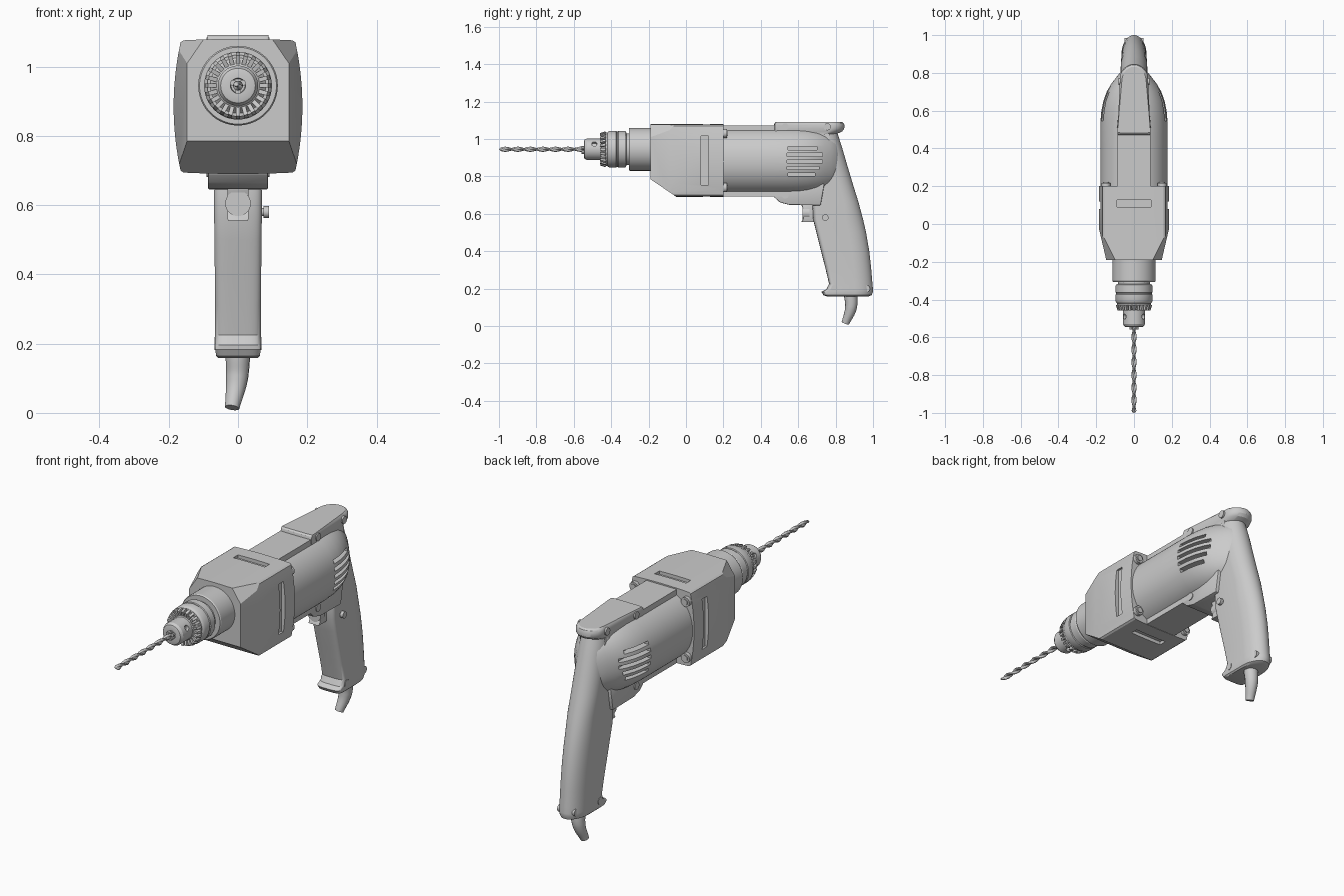
import bpy, bmesh, math
from mathutils import Vector, Matrix

if "Cube" in bpy.data.objects:
    bpy.data.objects.remove(bpy.data.objects["Cube"])

AXIS = 0.945  # height of the spindle


def finish(name, bm):
    bmesh.ops.recalc_face_normals(bm, faces=bm.faces)
    me = bpy.data.meshes.new(name)
    bm.to_mesh(me)
    bm.free()
    ob = bpy.data.objects.new(name, me)
    bpy.context.collection.objects.link(ob)
    return ob


def loft_bm(rings):
    bm = bmesh.new()
    vs = [[bm.verts.new(p) for p in r] for r in rings]
    n = len(vs[0])
    for a, b in zip(vs, vs[1:]):
        for i in range(n):
            bm.faces.new((a[i], a[(i + 1) % n], b[(i + 1) % n], b[i]))
    bm.faces.new(vs[0])
    bm.faces.new(vs[-1])
    return bm


def loft(name, rings):
    return finish(name, loft_bm(rings))


def sgnpow(v, e):
    return math.copysign(abs(v) ** e, v)


def oval(y, hx, hz, zc, n=64, e=1.0):
    ang = [2 * math.pi * i / n for i in range(n)]
    return [(hx * sgnpow(math.cos(a), e), y, zc + hz * sgnpow(math.sin(a), e)) for a in ang]


def lathe(name, profile, n=48):
    return loft(name, [oval(y, r, r, AXIS, n) for y, r in profile])


def boxes(name, spans, bevel=0):
    """One object from a list of (x0, x1, y0, y1, z0, z1)."""
    bm = bmesh.new()
    for x0, x1, y0, y1, z0, z1 in spans:
        m = Matrix.Translation(((x0 + x1) / 2, (y0 + y1) / 2, (z0 + z1) / 2)) @ \
            Matrix.Diagonal((x1 - x0, y1 - y0, z1 - z0, 1))
        bmesh.ops.create_cube(bm, size=1, matrix=m)
    if bevel:
        bmesh.ops.bevel(bm, geom=bm.edges[:], offset=bevel, segments=2, affect='EDGES', profile=0.5)
    return finish(name, bm)


def rod(name, a, b, r, n=20):
    a, b = Vector(a), Vector(b)
    m = Matrix.Translation((a + b) / 2) @ (b - a).to_track_quat('Z', 'Y').to_matrix().to_4x4()
    bm = bmesh.new()
    bmesh.ops.create_cone(bm, cap_ends=True, segments=n, radius1=r, radius2=r, depth=(b - a).length, matrix=m)
    return finish(name, bm)


def cut(ob, cutter):
    cutter.hide_render = True
    mod = ob.modifiers.new("cut", 'BOOLEAN')
    mod.operation, mod.solver, mod.object = 'DIFFERENCE', 'EXACT', cutter
    bpy.context.view_layer.objects.active = ob
    bpy.ops.object.modifier_apply(modifier=mod.name)
    bpy.data.objects.remove(cutter)


def extrude_profile(name, pts, hw, bevel):
    bm = loft_bm([[(x, y, z) for y, z in pts] for x in (-hw, hw)])
    bmesh.ops.bevel(bm, geom=bm.edges[:], offset=bevel, segments=2, affect='EDGES', profile=0.5)
    return finish(name, bm)


def d_section(z, yf, yb, wf, wb, df, db, n=48):
    """Horizontal section: squarish front, round back."""
    ring = []
    for i in range(n):
        a = 2 * math.pi * (i + 0.5) / n
        c, s = math.cos(a), math.sin(a)
        if s > 0:
            ring.append((wb * c, yb - db + db * s, z))
        else:
            ring.append((wf * sgnpow(c, 0.55), yf + df - df * abs(s) ** 0.55, z))
    return ring


# Gearbox: bulged square prism trimmed by planes
side = [(0.186 - 0.02 * t * t, 0.885 + 0.185 * t) for t in [i / 6 - 1 for i in range(13)]]
top = [(0.157 * s, 1.08 - 0.004 * s * s) for s in [1 - i / 4 for i in range(9)]]
outline = side + top + [(-x, 1.77 - z) for x, z in side] + [(-x, 1.77 - z) for x, z in top]
bm = loft_bm([[(x, y, z) for x, z in outline] for y in (-0.19, 0.2)])
planes = [((0, -0.19, 0.785), (0, -0.075, -0.11))]
for s in (1, -1):
    planes += [((s * 0.147, -0.19, 0.9), (s * 0.15, -0.035, 0)),
               ((s * 0.1, -0.19, 1.078), (s * 0.007, -0.0034, 0.0048))]
for co, no in planes:
    bmesh.ops.bisect_plane(bm, geom=bm.verts[:] + bm.edges[:] + bm.faces[:],
                           plane_co=co, plane_no=Vector(no).normalized(), clear_outer=True)
    bmesh.ops.holes_fill(bm, edges=bm.edges[:], sides=0)
gearbox = finish("gearbox", bm)
cut(gearbox, boxes("slot_cutter", [
    (0.165, 0.25, 0.08, 0.12, 0.755, 1.015), (-0.25, -0.165, 0.08, 0.12, 0.755, 1.015),
    (-0.09, 0.09, 0.09, 0.128, 1.062, 1.15), (-0.09, 0.09, 0.09, 0.128, 0.62, 0.708)]))
for sx in (1, -1):
    for z in (1.03, 0.74):
        rod("gearbox_boss", (sx * 0.148, 0.18, z), (sx * 0.148, 0.218, z), 0.024)
        rod("gearbox_screw", (sx * 0.148, 0.21, z), (sx * 0.148, 0.223, z), 0.015)

# Motor housing tapering into the grip, with vents
stations = [(0.19, .178, .183), (0.4, .178, .183), (0.54, .178, .183), (0.6, .173, .182), (0.65, .163, .178),
            (0.70, .145, .170), (0.74, .122, .158), (0.775, .095, .142), (0.80, .075, .125), (0.82, .05, .09)]
motor = loft("motor_housing", [oval(y, hx, hz, 0.882, 72, 0.95) for y, hx, hz in stations])
vents = []
for i, (y0, y1) in enumerate([(.545, .69), (.54, .71), (.54, .73), (.54, .73), (.545, .70)]):
    z = 0.81 + 0.035 * i
    vents += [(0.115, 0.3, y0, y1, z - .009, z + .009), (-0.3, -0.115, y0, y1, z - .009, z + .009)]
cut(motor, boxes("vent_cutter", vents))
boxes("motor_spine", [(-0.087, 0.087, 0.19, 0.52, 0.692, 1.073)])

# Clamshell cap and belly around the motor
cap = [(1.0, .475, .79, .078), (1.025, .475, .80, .07), (1.04, .472, .835, .072),
       (1.055, .47, .846, .074), (1.075, .47, .847, .074), (1.086, .474, .842, .07), (1.092, .482, .832, .064)]
loft("top_cap", [d_section(z, yf, yb, .088, wb, .006, .075) for z, yf, yb, wb in cap])
extrude_profile("belly_clamp", [(.47, .76), (.47, .69), (.5, .662), (.55, .648), (.72, .645), (.74, .76)], .087, .005)

# Pistol grip
grip = [(.158, .755, .975, .056), (.165, .735, .993, .063), (.183, .724, 1.0, .066), (.196, .75, 1.0, .066),
        (.225, .765, .997, .066), (.31, .745, .99, .066), (.4, .722, .98, .067), (.5, .697, .963, .068),
        (.57, .68, .947, .069), (.66, .675, .923, .07), (.76, .69, .892, .071), (.86, .71, .862, .072),
        (.95, .73, .836, .072), (1.0, .74, .82, .07), (1.03, .74, .81, .068)]
loft("grip", [d_section(z, yf, yb, w, w, .035, .085 if z > .6 else .1) for z, yf, yb, w in grip])

# Trigger, speed dial and lock button
extrude_profile("trigger", [(.615, .65), (.635, .61), (.635, .585), (.615, .555), (.7, .555), (.7, .66)], .03, .004)
rod("speed_dial", (0, .622, .605), (0, .66, .605), .037, 32)
rod("lock_button_stem", (.05, .745, .58), (.082, .745, .58), .011)
rod("lock_button", (.074, .745, .58), (.09, .745, .58), .017)

# Housing screws on both sides
for y, z, x in [(.53, 1.065, .087), (.755, 1.065, .078), (.53, .70, .087), (.795, .2, .064), (.965, .2, .045)]:
    rod("housing_screw", (-x - .004, y, z), (x + .004, y, z), .019)

# Power cord
cu = bpy.data.curves.new("power_cord", 'CURVE')
cu.dimensions, cu.bevel_depth, cu.bevel_resolution, cu.use_fill_caps = '3D', 1.0, 5, True
sp = cu.splines.new('BEZIER')
sp.bezier_points.add(2)
for p, co, r in zip(sp.bezier_points, [(0, .88, .17), (-.003, .882, .1), (-.017, .852, .015)], (.036, .032, .021)):
    p.co, p.radius = co, r
    p.handle_left_type = p.handle_right_type = 'AUTO'
cord = bpy.data.objects.new("power_cord", cu)
bpy.context.collection.objects.link(cord)
bpy.context.view_layer.objects.active = cord
cord.select_set(True)
bpy.ops.object.convert(target='MESH')

# Collar and chuck
lathe("collar", [(-.17, .115), (-.3, .115), (-.306, .111), (-.306, .06)], 64)
lathe("chuck_sleeve", [(-.29, .085), (-.318, .085), (-.322, .095), (-.327, .098), (-.362, .098), (-.365, .094),
                       (-.370, .094), (-.373, .098), (-.408, .098), (-.416, .094), (-.42, .089), (-.43, .089), (-.43, .05)])
nose = lathe("chuck_nose", [(-.41, .08), (-.432, .08), (-.452, .062), (-.455, .058), (-.53, .058),
                            (-.543, .05), (-.545, .045), (-.545, .022), (-.53, .02)])
for i in range(3):
    a = math.radians(30 + 120 * i)
    d = Vector((math.cos(a), 0, math.sin(a)))
    c = Vector((0, -.49, AXIS))
    cut(nose, rod("key_hole_cutter", c + d * .04, c + d * .1, .014))
    j = Vector((0, 0, AXIS)) + d * .016
    rod("chuck_jaw", j + Vector((0, -.52, 0)), j + Vector((0, -.558, 0)), .009, 8)

# Ring of gear teeth
bm = bmesh.new()
for i in range(24):
    m = Matrix.Translation((0, 0, AXIS)) @ Matrix.Rotation(2 * math.pi * i / 24, 4, 'Y') @ \
        Matrix.Translation((.079, -.441, 0)) @ Matrix.Rotation(-.3, 4, 'Z') @ Matrix.Diagonal((.026, .03, .012, 1))
    bmesh.ops.create_cube(bm, size=1, matrix=m)
finish("chuck_teeth", bm)

# Twisted drill bit
rings = []
for k in range(91):
    t = k / 90
    y = -0.53 - 0.47 * t
    tip = min(1, (1 - t) / 0.02 + 0.15)
    ring = []
    for i in range(20):
        a = 2 * math.pi * i / 20
        r = (.0095 + .0045 * math.cos(2 * a)) * tip
        b = a + 2 * math.pi * 3.5 * t
        ring.append((r * math.cos(b), y, AXIS + r * math.sin(b)))
    rings.append(ring)
loft("drill_bit", rings)

# Smooth shading with crisp edges
bpy.ops.object.select_all(action='SELECT')
bpy.ops.object.shade_smooth_by_angle(angle=math.radians(30))
